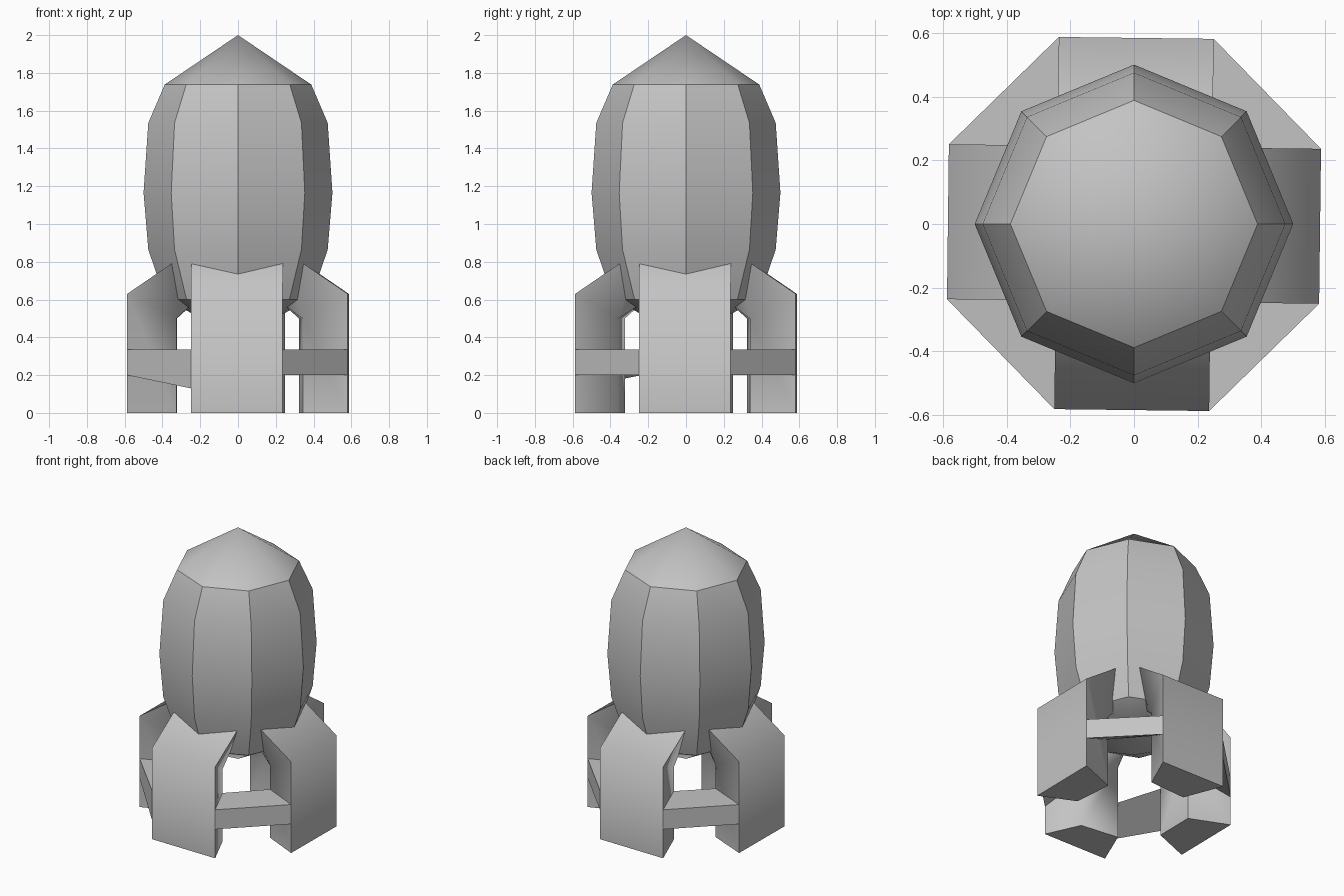
import bpy, bmesh
from math import sin, cos, pi, radians

if "Cube" in bpy.data.objects:
    bpy.data.objects.remove(bpy.data.objects["Cube"])

# One plain grey for the whole rocket
grey = bpy.data.materials.new("light_grey")
grey.use_nodes = True
colour = (0.55, 0.55, 0.55, 1)
grey.diffuse_color = colour
bsdf = next(n for n in grey.node_tree.nodes if n.type == 'BSDF_PRINCIPLED')
bsdf.inputs["Base Color"].default_value = colour

HALF, OUT = 0.243, 0.584   # half width and reach of a fin's outer face
INNER_HALF = 0.136         # half width of its narrow inner face
TWIST = radians(-0.7)      # slight turn of the whole fin base


def finish(bm, name, angle):
    bmesh.ops.recalc_face_normals(bm, faces=bm.faces[:])
    mesh = bpy.data.meshes.new(name)
    bm.to_mesh(mesh)
    bm.free()
    mesh.materials.append(grey)
    obj = bpy.data.objects.new(name, mesh)
    bpy.context.collection.objects.link(obj)
    bpy.ops.object.select_all(action='DESELECT')
    obj.select_set(True)
    bpy.context.view_layer.objects.active = obj
    bpy.ops.object.shade_smooth_by_angle(angle=radians(angle))


def prism(name, start, end, caps, angle):
    """Join two matching outlines into a solid, closed by the given cap faces."""
    bm = bmesh.new()
    a = [bm.verts.new(p) for p in start]
    b = [bm.verts.new(p) for p in end]
    for cap in caps:
        bm.faces.new([a[i] for i in cap])
        bm.faces.new([b[i] for i in reversed(cap)])
    n = len(a)
    for i in range(n):
        j = (i + 1) % n
        bm.faces.new((a[i], a[j], b[j], b[i]))
    finish(bm, name, angle)


def place(turn, r, t, z):
    """Point at reach r and sideways offset t, turned about z."""
    return (r * cos(turn) - t * sin(turn), r * sin(turn) + t * cos(turn), z)


def fin_side(turn, sign, inner):
    """Outline of one fin flank: wide outside and on top, narrow inside."""
    points = [(OUT, HALF, 0), (OUT, HALF, 0.63), (0.25, HALF, 0.858),
              (0.25, 0.105, 0.568), (inner, INNER_HALF, 0.5), (inner, INNER_HALF, 0)]
    return [place(turn, r, sign * t, z) for r, t, z in points]


def brace_end(turn, sign, inner, low, inner_z):
    """Triangular end of a brace, lying across a fin flank."""
    points = [(OUT, HALF, low), (OUT, HALF, 0.335), (inner, INNER_HALF, inner_z)]
    return [place(turn, r, sign * t, z) for r, t, z in points]


# Eight-sided hull with pointed nose and shallow pointed underside
hull = [(0.385, 0.6), (0.475, 0.865), (0.5, 1.165), (0.475, 1.535), (0.388, 1.738)]
bm = bmesh.new()
rings = [[bm.verts.new(place(k * pi / 4, r, 0, z)) for k in range(8)] for r, z in hull]
tail = bm.verts.new((0, 0, 0.4))
nose = bm.verts.new((0, 0, 2))
for k in range(8):
    j = (k + 1) % 8
    for low, high in zip(rings, rings[1:]):
        bm.faces.new((low[k], low[j], high[j], high[k]))
    bm.faces.new((rings[0][j], rings[0][k], tail))
    bm.faces.new((rings[-1][k], rings[-1][j], nose))
finish(bm, "rocket_body", 30)

# Four wedge-shaped fins running up into the hull, with slightly uneven inner
# corners, and a brace from each fin to the next
sides = ["left", "back", "right", "front"]
inner_reach = [(0.345, 0.32), (0.34, 0.32), (0.325, 0.325), (0.325, 0.355)]
for k, side in enumerate(sides):
    turn = k * pi / 2 + TWIST
    near, far = inner_reach[k]
    prism(side + "_fin", fin_side(turn, -1, near), fin_side(turn, 1, far),
          [(0, 1, 4, 5), (1, 2, 4), (2, 3, 4)], 60)

    # One brace has a lowered end
    low, inner_z = (0.13, 0.25) if side == "right" else (0.2, 0.335)
    next_near = inner_reach[(k + 1) % 4][0]
    prism(side + "_brace", brace_end(turn, 1, far, 0.2, 0.335),
          brace_end(turn + pi / 2, -1, next_near, low, inner_z), [(0, 1, 2)], 30)
